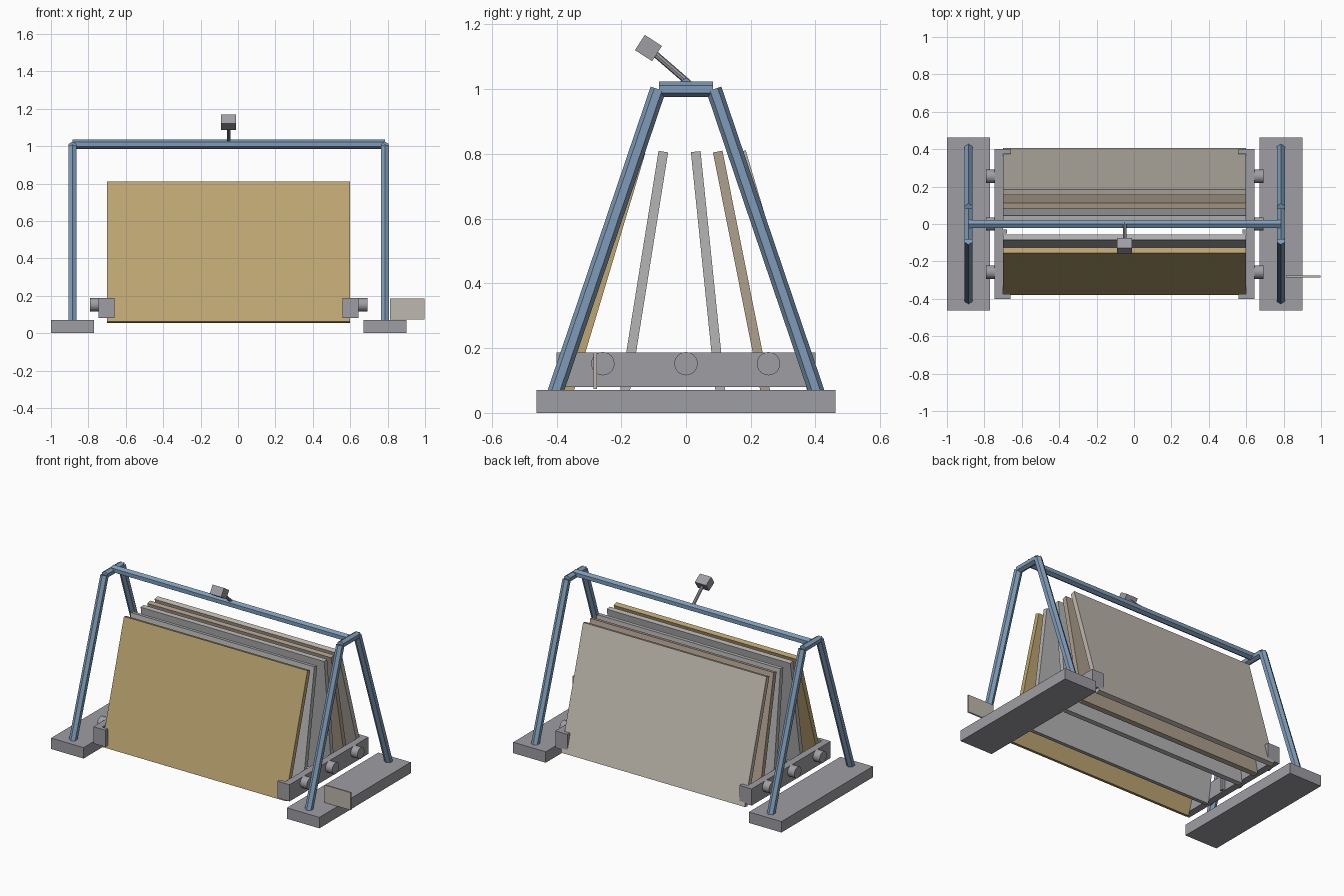
import bpy, bmesh, math
from mathutils import Matrix, Vector

if "Cube" in bpy.data.objects:
    bpy.data.objects.remove(bpy.data.objects["Cube"])


def material(name, rgb):
    m = bpy.data.materials.new(name)
    m.diffuse_color = (*rgb, 1)
    m.use_nodes = True
    m.node_tree.nodes["Principled BSDF"].inputs["Base Color"].default_value = m.diffuse_color
    return m


BLUE = material("blue_steel", (0.21, 0.33, 0.48))
GOLD = material("gold_stone", (0.51, 0.38, 0.17))
BROWN = material("brown_stone", (0.43, 0.35, 0.27))
PALE = material("pale_stone", (0.52, 0.48, 0.42))
GREY = material("grey_stone", (0.46, 0.46, 0.46))
STEEL = material("steel_grey", (0.34, 0.34, 0.37))


def finish(name, bm, mat):
    bmesh.ops.recalc_face_normals(bm, faces=bm.faces)
    me = bpy.data.meshes.new(name)
    bm.to_mesh(me)
    bm.free()
    if mat:
        me.materials.append(mat)
    ob = bpy.data.objects.new(name, me)
    bpy.context.collection.objects.link(ob)
    return ob


def box(name, center, size, mat=STEEL, tilt=0):
    bm = bmesh.new()
    mtx = (Matrix.Translation(center) @ Matrix.Rotation(tilt, 4, 'X')
           @ Matrix.Diagonal((*size, 1)))
    bmesh.ops.create_cube(bm, size=1, matrix=mtx)
    return finish(name, bm, mat)


def tube(name, a, b, r, sides=6, mat=BLUE, hint=(0, 0, 1)):
    # prism from a to b with a corner pointing along hint
    a, b = Vector(a), Vector(b)
    z = (b - a).normalized()
    y = Vector(hint)
    y = (y - z * y.dot(z)).normalized()
    x = y.cross(z)
    mtx = Matrix((x, y, z)).transposed().to_4x4()
    mtx.translation = (a + b) / 2
    bm = bmesh.new()
    bmesh.ops.create_cone(bm, cap_ends=True, segments=sides, radius1=r,
                          radius2=r, depth=(b - a).length, matrix=mtx)
    return finish(name, bm, mat)


def end_bracket(name, cx, s):
    # plate with lips pointing inwards, extruded upwards
    prof = [(0.695, -0.4), (0.61, -0.4), (0.61, -0.375), (0.65, -0.375),
            (0.65, -0.05), (0.63, -0.05), (0.63, -0.03), (0.65, -0.03),
            (0.65, 0.375), (0.61, 0.375), (0.61, 0.4), (0.695, 0.4)]
    bm = bmesh.new()
    f = bm.faces.new([bm.verts.new((cx + s * x, y, 0.08)) for x, y in prof])
    ext = bmesh.ops.extrude_face_region(bm, geom=[f])
    top = [v for v in ext["geom"] if isinstance(v, bmesh.types.BMVert)]
    bmesh.ops.translate(bm, verts=top, vec=(0, 0, 0.107))
    return finish(name, bm, STEEL)


CX = -0.05

# end frames: base, legs, top piece, bracket and axles
for s, side in ((-1, "left"), (1, "right")):
    box(side + "_base", (CX + s * 0.835, 0, 0.035), (0.23, 0.925, 0.07))
    lx = CX + s * 0.835
    for t, end in ((-1, "front"), (1, "back")):
        tube(f"{side}_{end}_leg", (lx, t * 0.405, 0.06), (lx, t * 0.086, 1.0),
             0.0245, hint=(0, 1, 0))
    tube(side + "_top_piece", (lx, -0.083, 1.0), (lx, 0.083, 1.0), 0.0235)
    end_bracket(side + "_bracket", CX, s)
    for i, y in enumerate((-0.257, 0, 0.255)):
        ax = tube(f"{side}_axle_{i + 1}", (CX + s * 0.69, y, 0.152),
                  (CX + s * 0.742, y, 0.152), 0.036, 24, STEEL)
        bpy.context.view_layer.objects.active = ax
        ax.select_set(True)
        bpy.ops.object.shade_smooth_by_angle()
        ax.select_set(False)

# crossbar
tube("crossbar", (CX - 0.835, 0, 1.01), (CX + 0.835, 0, 1.01), 0.0245)

# leaning slabs: centre y at the bottom and at the top
slabs = (("front_slab", -0.365, -0.14, GOLD), ("grey_slab_front", -0.19, -0.07, GREY),
         ("grey_slab_back", 0.107, 0.03, GREY), ("brown_slab", 0.247, 0.098, BROWN),
         ("back_slab", 0.393, 0.17, PALE))
for name, y0, y1, mat in slabs:
    a, b = Vector((CX, y0, 0.058)), Vector((CX, y1, 0.807))
    d = b - a
    box(name, (a + b) / 2, (1.3, 0.03, d.length), mat, math.atan2(-d.y, d.z))

# side plaque
box("side_plaque", (0.905, -0.28, 0.13), (0.185, 0.01, 0.112), PALE)

# spot lamp on the crossbar
tube("lamp_arm", (CX, 0.005, 1.022), (CX, -0.1, 1.113), 0.01, 8, STEEL)
box("lamp_head", (CX, -0.116, 1.127), (0.08, 0.063, 0.056), STEEL, math.radians(-33))
